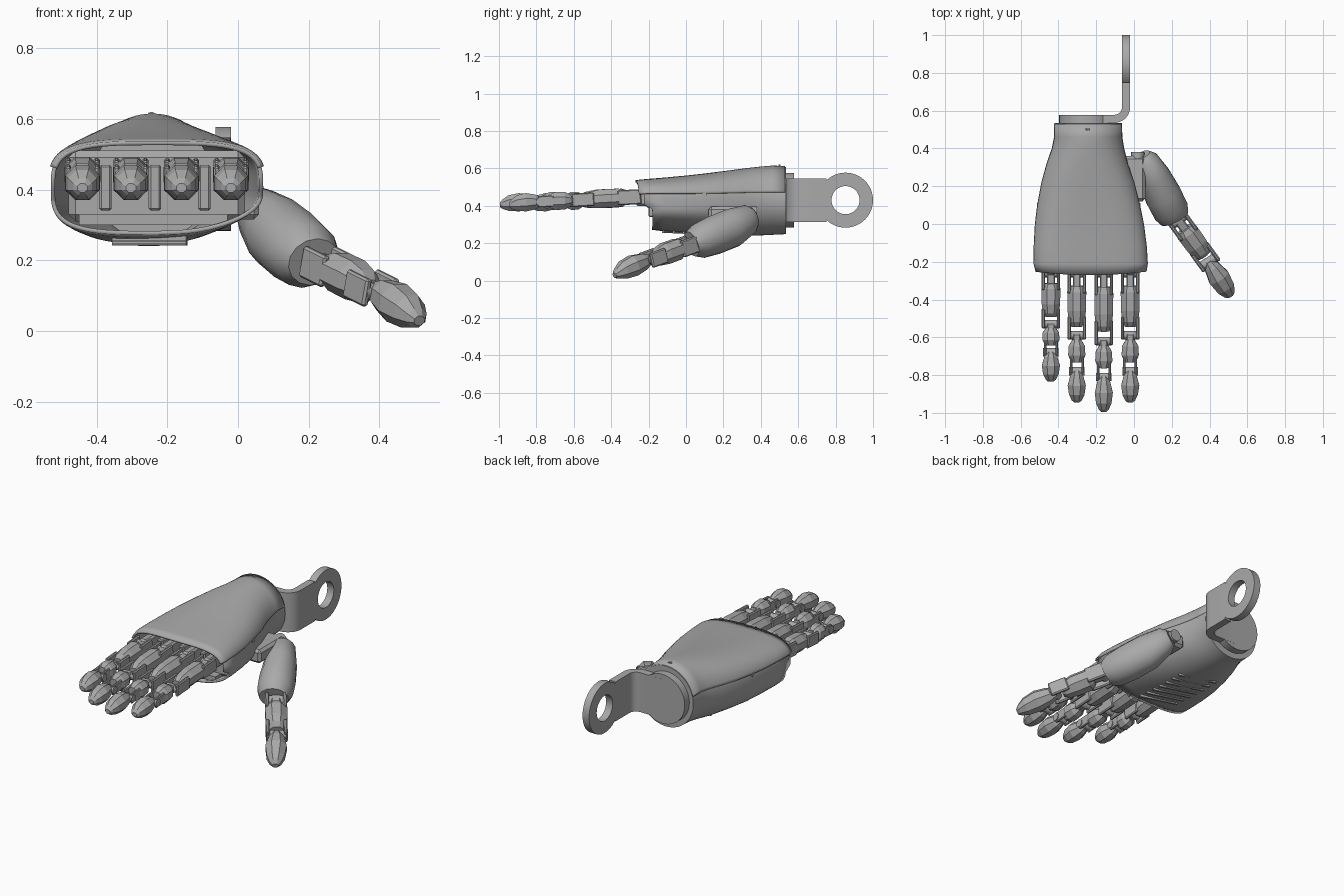
import bpy, bmesh
from math import sin, cos, pi, radians, copysign
from mathutils import Vector, Matrix

if "Cube" in bpy.data.objects:
    bpy.data.objects.remove(bpy.data.objects["Cube"])

GREY = (0.4, 0.4, 0.4, 1)
mat = bpy.data.materials.new("mid_grey")
mat.use_nodes = True
mat.diffuse_color = GREY
mat.node_tree.nodes["Principled BSDF"].inputs["Base Color"].default_value = GREY


def finish(name, bm, smooth=None):
    bmesh.ops.recalc_face_normals(bm, faces=bm.faces)
    me = bpy.data.meshes.new(name)
    bm.to_mesh(me)
    bm.free()
    me.materials.append(mat)
    if smooth:
        me.shade_smooth()
        me.set_sharp_from_angle(angle=radians(smooth))
    ob = bpy.data.objects.new(name, me)
    bpy.context.collection.objects.link(ob)
    return ob


def loft(name, rings, closed=True, caps=(True, True), smooth=None):
    """Skin a list of point rings."""
    bm = bmesh.new()
    vs = [[bm.verts.new(p) for p in r] for r in rings]
    n = len(rings[0])
    for a, b in zip(vs, vs[1:]):
        for i in range(n if closed else n - 1):
            j = (i + 1) % n
            bm.faces.new((a[i], a[j], b[j], b[i]))
    if caps[0]:
        bm.faces.new(vs[0])
    if caps[1]:
        bm.faces.new(vs[-1])
    return finish(name, bm, smooth)


def axes(p, q):
    """Matrix at p: local x sideways, y toward q, z up."""
    d = (q - p).normalized()
    s = d.cross(Vector((0, 0, 1))).normalized()
    m = Matrix((s, d, s.cross(d))).transposed().to_4x4()
    m.translation = p
    return m


def box(name, m, centre, size, bevel=0.0):
    bm = bmesh.new()
    bmesh.ops.create_cube(bm, size=1)
    bmesh.ops.scale(bm, vec=size, verts=bm.verts)
    if bevel:
        bmesh.ops.bevel(bm, geom=bm.edges[:], offset=bevel, segments=1, affect='EDGES')
    bmesh.ops.translate(bm, vec=centre, verts=bm.verts)
    bm.transform(m)
    return finish(name, bm)


def barrel(name, m, centre, r, length, axis='X', n=12):
    bm = bmesh.new()
    bmesh.ops.create_cone(bm, cap_ends=True, segments=n, radius1=r, radius2=r, depth=length)
    rot = Matrix.Rotation(pi / 2, 4, 'Y' if axis == 'X' else 'X')
    bm.transform(m @ Matrix.Translation(centre) @ rot)
    return finish(name, bm, 35)


def tube(name, m, length, stations, n=8, smooth=None):
    """Faceted limb; stations are (fraction, half width, half height, lift)."""
    rings = [[m @ Vector((w * cos(2 * pi * (i + .5) / n), t * length,
                          z + h * sin(2 * pi * (i + .5) / n))) for i in range(n)]
             for t, w, h, z in stations]
    return loft(name, rings, smooth=smooth)


# Palm: y, left x, right x, bottom z, top z, squareness
SECTIONS = [(.53, -.42, -.065, .25, .605, 2), (.46, -.42, -.065, .248, .607, 2),
            (.4, -.432, -.055, .245, .602, 2.1), (.32, -.46, -.035, .243, .593, 2.3),
            (.22, -.488, 0, .245, .58, 2.5), (.1, -.51, .03, .25, .565, 2.8),
            (0, -.522, .05, .258, .554, 3), (-.12, -.528, .065, .268, .543, 3.3),
            (-.21, -.528, .07, .275, .536, 3.5), (-.25, -.518, .063, .28, .53, 3.5)]


def palm_ring(sec, a0, a1, count, grow=1.0):
    y, x0, x1, z0, z1, n = sec
    cx, cz, w, h = (x0 + x1) / 2, (z0 + z1) / 2, (x1 - x0) / 2, (z1 - z0) / 2
    pts = []
    for i in range(count):
        a = radians(a0 + (a1 - a0) * i / count)
        u = copysign(abs(cos(a)) ** (2 / n), cos(a))
        v = copysign(abs(sin(a)) ** (2 / n), sin(a))
        z = cz + grow * h * v
        if v < 0 and u > 0 and y < .4:
            z += .045 * u * u * -v
        pts.append(Vector((cx + grow * w * u, y, z)))
    return pts


def thicken(ob, t):
    mod = ob.modifiers.new("thickness", 'SOLIDIFY')
    mod.thickness = t
    mod.offset = 0


# Upper cover, overhanging the knuckles
rings = [palm_ring(s, 14, 170, 40, 1.01) for s in SECTIONS]
for p in rings[-1]:
    p.y -= .02 * (1 - ((p.x + .23) / .3) ** 2)
thicken(loft("upper_cover", rings, False, (False, False), 40), .012)

# Lower shell, open at the front with a stepped rim
rings = [palm_ring(s, 0, 360, 64, .985) for s in SECTIONS[:-1]]
for p in rings[-1]:
    p.y = -.18 if p.z < .385 else -.225
thicken(loft("lower_shell", rings, True, (True, False), 40), .012)

# Inner bulkhead and palm ribs
I = Matrix.Identity(4)
box("knuckle_bulkhead", I, (-.23, -.09, .41), (.5, .06, .2), .02)
box("knuckle_floor", I, (-.24, -.12, .315), (.42, .1, .03))
for i in range(7):
    m = Matrix.Translation((-.25, .24 - i * .055, .249 + .003 * max(0, i - 2))) @ Matrix.Rotation(-.3, 4, 'Z')
    box("palm_rib_%d" % i, m, (0, 0, 0), (.22, .012, .014))
for x in (-.375, -.235, -.095):
    box("knuckle_divider", I, (x, -.15, .405), (.035, .1, .13), .006)
# Screws on the cover
for x, y, z in ((-.245, .5, .608), (.028, .1, .46), (-.508, .1, .46)):
    barrel("cover_screw", I, (x, y, z), .012, .012, 'X' if z < .5 else 'Y', 10)


def cheeks(name, m, y0, y1, w, h):
    for s in (-1, 1):
        box(name, m, (s * w * .78, (y0 + y1) / 2, 0), (w * .34, y1 - y0, h * 1.5), w * .1)


def finger(name, pts, w, h):
    """Jointed digit: forked first link, waisted middle link, faceted tip."""
    pts = [Vector(p) for p in pts]
    last = len(pts) - 2
    for k, (p, q) in enumerate(zip(pts, pts[1:])):
        m, L = axes(p, q), (q - p).length
        barrel(name + "_joint_pin", m, (0, 0, 0), h * .42, w * 1.6)
        if k == last:
            tube(name + "_tip", m, L, [(-.02, w * .45, h * .5, 0), (.15, w * .72, h * .8, 0),
                 (.45, w, h, 0), (.75, w * .85, h * .85, -h * .05),
                 (.93, w * .55, h * .5, -h * .15), (1, w * .3, h * .25, -h * .2)], 8)
        elif k == 0:
            cheeks(name + "_base_fork", m, -.02, L * .32, w, h)
            tube(name + "_lower_link", m, L, [(.2, w * .75, h * .7, h * .1), (.3, w * 1.05, h, 0),
                 (.6, w * 1.02, h * 1.02, 0), (.78, w * .85, h * .85, -h * .05),
                 (.86, w * .6, h * .5, -h * .1)], 8)
            cheeks(name + "_front_fork", m, L * .7, L + .02, w, h * .9)
            box(name + "_tongue", m, (0, L * .08, 0), (w * .8, L * .3, h * .8), w * .1)
        else:
            box(name + "_middle_tongue", m, (0, L * .15, 0), (w * .8, L * .4, h * .9), w * .1)
            tube(name + "_middle_link", m, L, [(.12, w * .5, h * .6, 0), (.3, w * .9, h * .95, 0),
                 (.55, w * .95, h, 0), (.75, w * .6, h * .7, 0)], 8)
            cheeks(name + "_middle_fork", m, L * .6, L + .01, w * .75, h * .75)


# Four fingers: x, then the y of each joint
for name, x, ys in (("index", -.02, (-.26, -.59, -.78, -.945)),
                    ("middle", -.16, (-.26, -.62, -.81, -.995)),
                    ("ring", -.303, (-.26, -.59, -.78, -.945)),
                    ("little", -.44, (-.26, -.53, -.68, -.835))):
    finger(name, [(x, y, z) for y, z in zip(ys, (.448, .43, .422, .415))], .052, .053)
    box(name + "_mount", I, (x, -.19, .44), (.05, .16, .08), .01)

# Thumb: smooth root, then a jointed digit
root, knuckle = Vector((.045, .37, .33)), Vector((.215, .03, .195))
m = axes(root, knuckle)
length = (knuckle - root).length
tube("thumb_root", m, length, [(0, .04, .05, .01), (.08, .068, .08, .01), (.35, .09, .105, 0),
     (.65, .1, .105, 0), (.88, .098, .095, 0), (1, .08, .07, 0)], 14, 45)
finger("thumb", [(.235, .02, .192), (.395, -.2, .112), (.515, -.385, .04)], .062, .06)
box("thumb_mount", I, (0, .24, .355), (.12, .24, .08), .015)
barrel("thumb_pivot", I, (.02, .34, .36), .035, .08, 'Y')

# Wrist bracket: disc, bent strap and eye
barrel("bracket_disc", I, (-.25, .55, .43), .146, .055, 'Y', 48)


def strap_path(r, x):
    bend = [(-.105 + r * sin(a), .62 - r * cos(a)) for a in (i * pi / 16 for i in range(9))]
    return [(-.25, .62 - r)] + bend + [(x, .75)]


outer, inner = strap_path(.085, -.02), strap_path(.042, -.063)
loft("bracket_strap", [[Vector((a[0], a[1], .313)), Vector((a[0], a[1], .547)),
                        Vector((b[0], b[1], .547)), Vector((b[0], b[1], .313))]
                       for a, b in zip(outer, inner)], smooth=35)
N = 48
bm = bmesh.new()
loops = [[bm.verts.new((x, .853 + r * cos(2 * pi * i / N), .43 + r * sin(2 * pi * i / N)))
          for i in range(N)] for r, x in ((.147, -.02), (.147, -.063), (.075, -.063), (.075, -.02))]
for k in range(4):
    a, b = loops[k], loops[(k + 1) % 4]
    for i in range(N):
        bm.faces.new((a[i], a[(i + 1) % N], b[(i + 1) % N], b[i]))
finish("bracket_eye", bm, 35)
